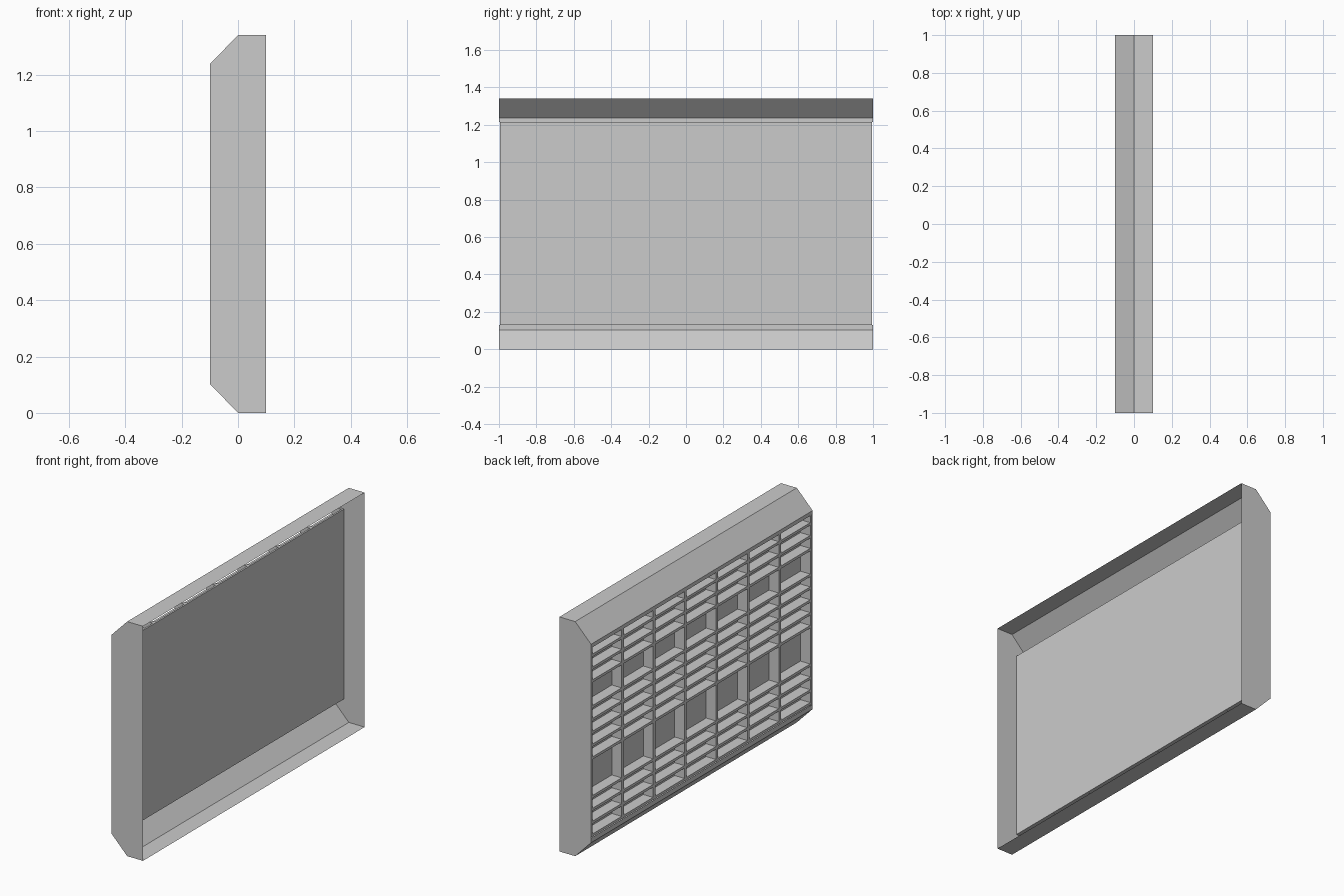
import bpy, bmesh

if "Cube" in bpy.data.objects:
    bpy.data.objects.remove(bpy.data.objects["Cube"])

H, W, D = 1.34, 1.0, 0.1      # height, half width, half depth
Z0, Z1 = 0.13, 1.215          # recessed area


def mesh_object(name, bm):
    bmesh.ops.recalc_face_normals(bm, faces=bm.faces)
    me = bpy.data.meshes.new(name)
    bm.to_mesh(me)
    bm.free()
    ob = bpy.data.objects.new(name, me)
    bpy.context.collection.objects.link(ob)
    return ob


def add_box(bm, x0, x1, y0, y1, z0, z1):
    verts = bmesh.ops.create_cube(bm, size=1)["verts"]
    for v in verts:
        v.co.x = x1 if v.co.x > 0 else x0
        v.co.y = y1 if v.co.y > 0 else y0
        v.co.z = z1 if v.co.z > 0 else z0


# thin outer casing: chamfered lower and upper lips joined by end plates
lower = [(D, 0), (0, 0), (-D, 0.103), (-D, Z0)]
upper = [(x, H - z) for x, z in lower]
upper[-1] = (-D, Z1)
bm = bmesh.new()
ends = []
for profile in (lower, upper):
    rows = [[bm.verts.new((x, y, z)) for x, z in profile] for y in (-W, W)]
    for i in range(len(profile) - 1):
        bm.faces.new((rows[0][i], rows[0][i + 1], rows[1][i + 1], rows[1][i]))
    ends.append(rows)
for side in (0, 1):
    bm.faces.new(ends[0][side] + ends[1][side][::-1])
mesh_object("casing", bm)

# recessed back panel
bm = bmesh.new()
add_box(bm, -0.035, -0.025, -0.993, 0.993, Z0, Z1)
mesh_object("panel", bm)

# upright dividers making seven bays
bm = bmesh.new()
pitch, t = 1.986 / 7, 0.01
for i in range(8):
    y = -0.993 + i * pitch
    add_box(bm, -0.097, -0.03, max(y - t, -0.995), min(y + t, 0.995), Z0, Z1)
mesh_object("dividers", bm)

# shelves, leaving out rows for the two taller gaps
bm = bmesh.new()
for k in range(15):
    if k in (4, 5, 11):
        continue
    top = 0.146 + 0.0734 * k
    for i in range(7):
        y = -0.993 + i * pitch
        add_box(bm, -0.097, -0.034, y + t, y + pitch - t, top - 0.015, top)
mesh_object("shelves", bm)
